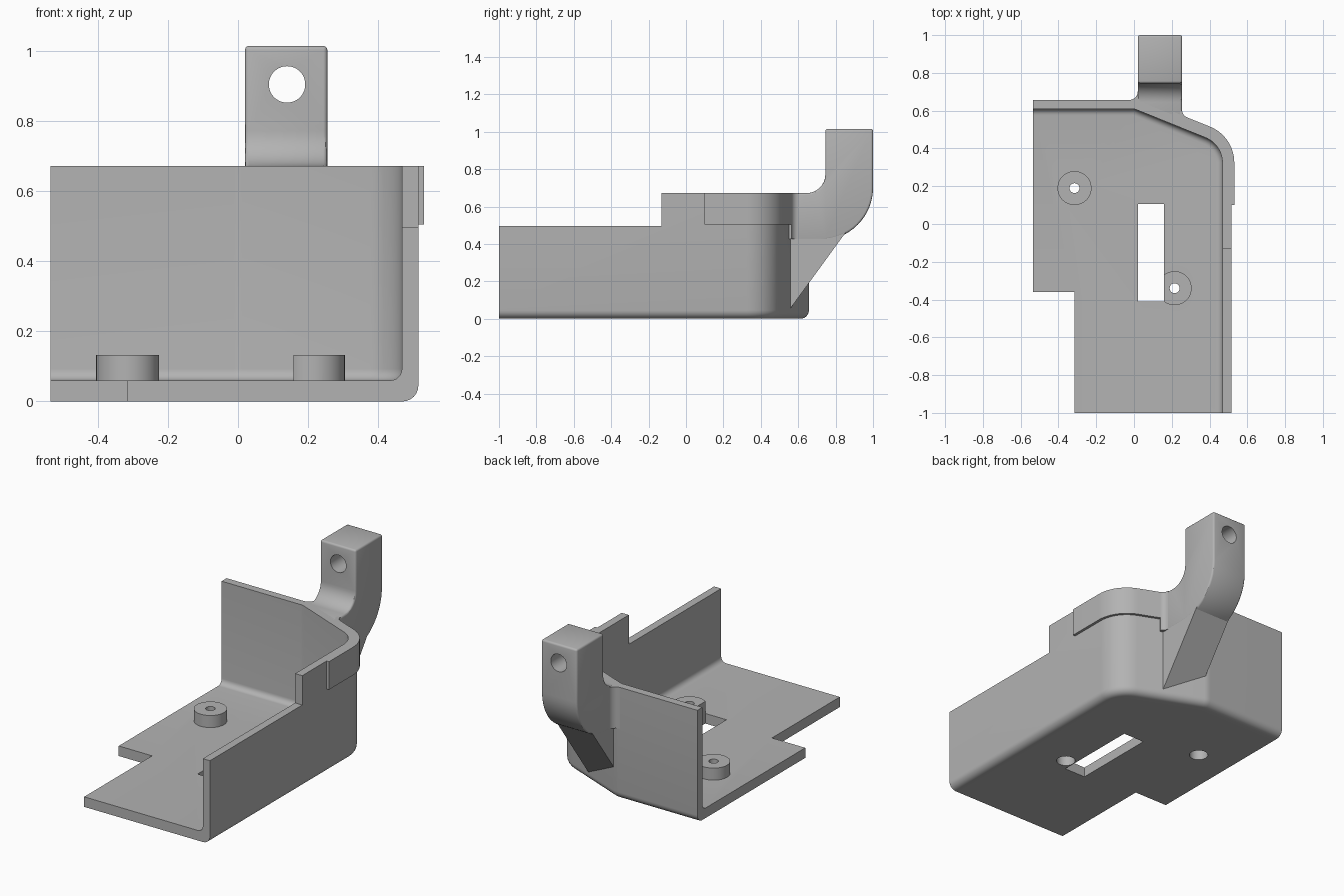
import bpy, bmesh
from math import sin, cos, radians
from mathutils import Matrix

if "Cube" in bpy.data.objects:
    bpy.data.objects.remove(bpy.data.objects["Cube"])

grey = bpy.data.materials.new("plain grey")
grey.use_nodes = True
grey.diffuse_color = (0.45, 0.45, 0.45, 1)
grey.node_tree.nodes["Principled BSDF"].inputs["Base Color"].default_value = (0.45, 0.45, 0.45, 1)

TOP, WALL, FLOOR, INSET = 0.672, 0.047, 0.06, 0.08


def arc(cx, cy, r, a0, a1, n=8):
    steps = [radians(a0 + (a1 - a0) * i / n) for i in range(n + 1)]
    return [(cx + r * cos(a), cy + r * sin(a)) for a in steps]


def finish(name, bm):
    bmesh.ops.recalc_face_normals(bm, faces=bm.faces)
    mesh = bpy.data.meshes.new(name)
    bm.to_mesh(mesh)
    bm.free()
    mesh.materials.append(grey)
    ob = bpy.data.objects.new(name, mesh)
    bpy.context.collection.objects.link(ob)
    return ob


def prism(name, pts, lo, hi, place=lambda a, b, h: (a, b, h)):
    bm = bmesh.new()
    ends = [[bm.verts.new(place(a, b, h)) for a, b in pts] for h in (lo, hi)]
    for ring in ends:
        bm.faces.new(ring)
    for i in range(len(pts)):
        j = (i + 1) % len(pts)
        bm.faces.new((ends[0][i], ends[0][j], ends[1][j], ends[1][i]))
    return finish(name, bm)


def box(name, x0, x1, y0, y1, z0, z1):
    return prism(name, [(x0, y0), (x1, y0), (x1, y1), (x0, y1)], z0, z1)


def disc(name, x, y, r, z0, z1):
    return prism(name, arc(x, y, r, 0, 360, 48)[:-1], z0, z1)


def select(ob):
    bpy.ops.object.select_all(action="DESELECT")
    ob.select_set(True)
    bpy.context.view_layer.objects.active = ob


def combine(ob, tool, operation="DIFFERENCE"):
    mod = ob.modifiers.new("combine", "BOOLEAN")
    mod.operation, mod.object, mod.solver = operation, tool, "EXACT"
    select(ob)
    bpy.ops.object.modifier_apply(modifier=mod.name)
    bpy.data.objects.remove(tool)


def smooth(ob):
    select(ob)
    bpy.ops.object.shade_smooth_by_angle(angle=radians(30))


# Outer wall line as points with outward normals: back, bend, slant, corner, side
def bend(cx, cy, r, a0, a1, n):
    return list(zip(arc(cx, cy, r, a0, a1, n), arc(0, 0, 1, a0, a1, n)))


corner = bend(0.325, 0.3245, 0.19, 68, 0, 14)
path = ([((-0.535, 0.657), (0, 1))] + bend(-0.01, 0.557, 0.1, 90, 68, 5)
        + corner + [((0.515, -1), (1, 0))])


def sweep(bm, line, section):
    rows = [[bm.verts.new((p[0] - d * n[0], p[1] - d * n[1], z)) for d, z in section]
            for p, n in line]
    for r0, r1 in zip(rows, rows[1:]):
        for k in range(len(section) - 1):
            bm.faces.new((r0[k], r1[k], r1[k + 1], r0[k + 1]))
    bm.faces.new(rows[0])
    bm.faces.new(rows[-1])
    return rows


# Tray: swept wall with rounded foot, closed by the floor plate
section = ([(INSET, 0)] + arc(0.045, 0.045, 0.045, 270, 180, 6) + [(0, TOP), (WALL, TOP)]
           + arc(INSET, FLOOR + INSET - WALL, INSET - WALL, 180, 270, 6))
bm = bmesh.new()
rows = sweep(bm, path, section)
notch = [(-0.315, -1), (-0.315, -0.36), (-0.535, -0.36)]
low = [rows[-1][0]] + [bm.verts.new((x, y, 0)) for x, y in notch] + [rows[0][0]]
high = [rows[-1][-1]] + [bm.verts.new((x, y, FLOOR)) for x, y in notch] + [rows[0][-1]]
for i in range(len(low) - 1):
    bm.faces.new((low[i], low[i + 1], high[i + 1], high[i]))
bm.faces.new([r[0] for r in rows] + low[1:-1])
bm.faces.new([r[-1] for r in rows] + high[1:-1])
tray = finish("tray", bm)

# Screw bosses, slot, holes and the lowered front part of the side wall
bosses = [(-0.315, 0.19), (0.215, -0.34)]
for x, y in bosses:
    combine(tray, disc("boss", x, y, 0.09, 0.03, 0.132), "UNION")
combine(tray, box("slot_cutter", 0.02, 0.16, -0.41, 0.105, -0.1, 0.3))
for x, y in bosses:
    combine(tray, disc("hole_cutter", x, y, 0.026, -0.1, 0.3))
    combine(tray, disc("counterbore_cutter", x, y, 0.052, -0.1, 0.08))
combine(tray, box("step_cutter", 0.3, 0.7, -1.2, -0.13, 0.497, 0.9))
smooth(tray)

# Raised band around the outer corner
bm = bmesh.new()
band_line = [((0.2, 0.58), corner[0][1])] + corner + [((0.515, 0.1), (1, 0))]
rows = sweep(bm, band_line, [(0.01, 0.505), (-0.016, 0.505), (-0.016, TOP), (0.01, TOP)])
for r0, r1 in zip(rows, rows[1:]):
    bm.faces.new((r0[0], r0[-1], r1[-1], r1[0]))
smooth(finish("corner_band", bm))


# Arm and rib start just inside the slanted wall
def wall_y(x):
    return 0.63 - 0.404 * (x - 0.0275)


def arm_place(y, z, x):
    return (x, max(y, wall_y(x)), z)


def rib_place(y, z, x):
    y = max(y, wall_y(x))
    return (x, y, max(z, 0.03 + 1.375 * (y - 0.54)))


arm_profile = ([(0.5, 0.42)] + arc(0.72, 0.7, 0.28, 270, 360, 16) + [(1, 1.015), (0.745, 1.015)]
               + arc(0.645, 0.772, 0.1, 0, -90, 10) + [(0.5, TOP)])
arm = prism("hook_arm", arm_profile, 0.02, 0.255, arm_place)
bevel = arm.modifiers.new("bevel", "BEVEL")
bevel.width, bevel.segments, bevel.angle_limit = 0.015, 3, radians(50)
select(arm)
bpy.ops.object.modifier_apply(modifier=bevel.name)
bore = disc("bore_cutter", 0.14, -0.905, 0.052, 0.5, 1.2)
bore.data.transform(Matrix.Rotation(radians(-90), 4, "X"))
combine(arm, bore)
smooth(arm)

rib = prism("support_rib", [(0.5, 0), (0.86, 0.47), (0.75, 0.5), (0.5, 0.46)],
            0.021, 0.254, rib_place)

# Fillets where the arm meets the wall
left = arc(-0.025, 0.702, 0.045, 270, 360) + [(0.04, 0.702), (0.04, 0.63), (-0.025, 0.64)]
right = arc(0.295, 0.602, 0.04, 180, 248) + [(0.27, 0.545), (0.235, 0.56), (0.235, 0.602)]
for name, pts in (("arm_fillet_right", left), ("arm_fillet_left", right)):
    smooth(prism(name, pts, 0.425, TOP))
